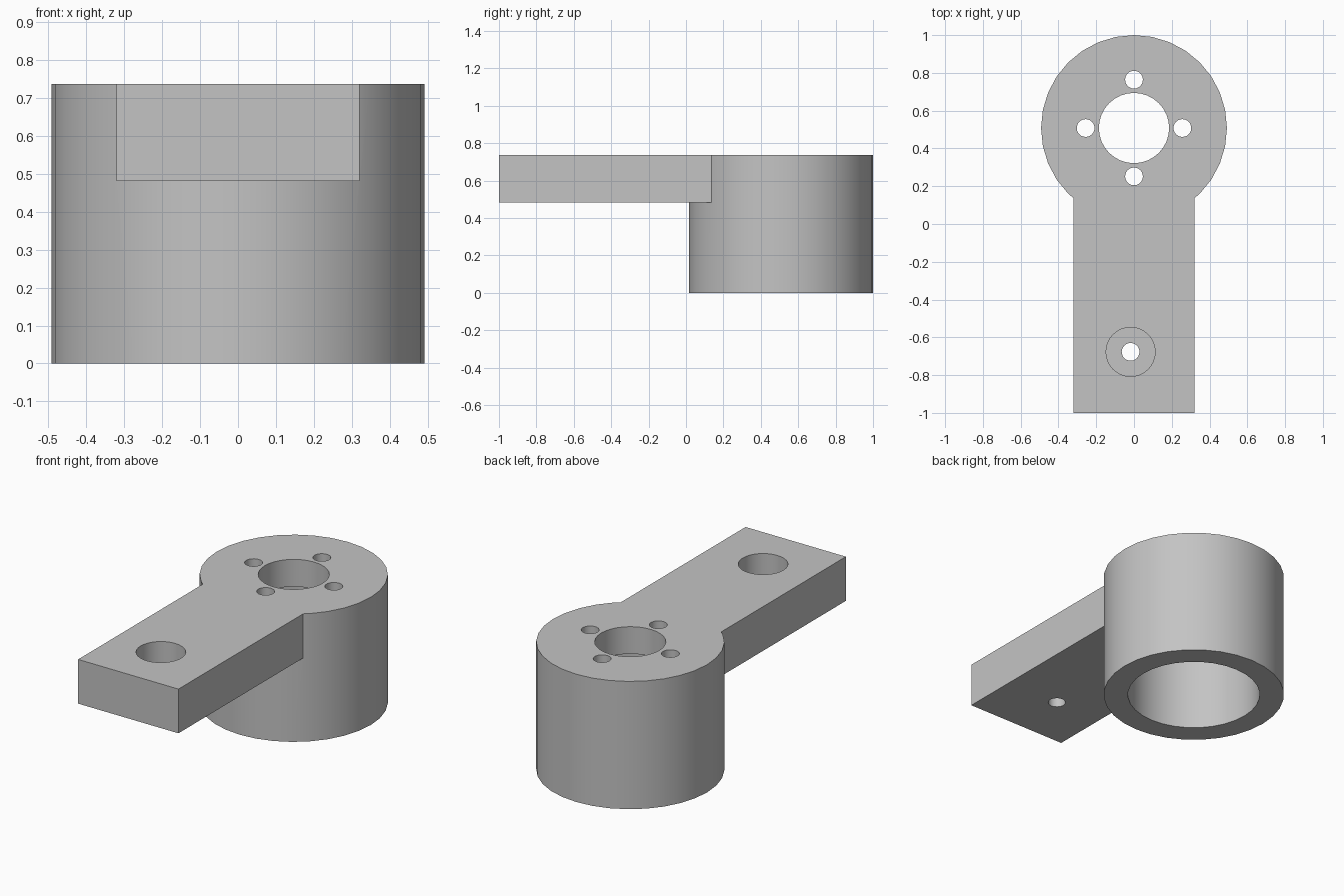
import bpy
import math

cube = bpy.data.objects.get("Cube")
if cube:
    bpy.data.objects.remove(cube, do_unlink=True)

TOP = 0.737          # common top face height
HUB_Y = 0.508        # hub axis
HUB_R = 0.492
ARM_W, ARM_Z = 0.32, 0.482
CEILING = 0.58       # top of the wide bore

grey = bpy.data.materials.new("plain_grey")
grey.use_nodes = True
grey.diffuse_color = (0.55, 0.55, 0.55, 1)
grey.node_tree.nodes["Principled BSDF"].inputs["Base Color"].default_value = (0.55, 0.55, 0.55, 1)


def cylinder(name, x, y, radius, z0, z1, sides=32):
    bpy.ops.mesh.primitive_cylinder_add(vertices=sides, radius=radius, depth=z1 - z0,
                                        location=(x, y, (z0 + z1) / 2))
    ob = bpy.context.object
    ob.name = name
    ob.data.materials.append(grey)
    return ob


def box(name, x0, x1, y0, y1, z0, z1):
    bpy.ops.mesh.primitive_cube_add(size=1, location=((x0 + x1) / 2, (y0 + y1) / 2, (z0 + z1) / 2))
    ob = bpy.context.object
    ob.name = name
    ob.scale = (x1 - x0, y1 - y0, z1 - z0)
    bpy.ops.object.transform_apply(location=False, rotation=False, scale=True)
    ob.data.materials.append(grey)
    return ob


def combine(target, tool, operation):
    tool.hide_render = True
    mod = target.modifiers.new(tool.name, 'BOOLEAN')
    mod.operation = operation
    mod.solver = 'EXACT'
    mod.object = tool
    bpy.context.view_layer.objects.active = target
    bpy.ops.object.modifier_apply(modifier=mod.name)
    bpy.data.objects.remove(tool, do_unlink=True)


# Round hub with the flat arm joined flush to its top
bracket = cylinder("hub_and_arm", 0, HUB_Y, HUB_R, 0, TOP)
combine(bracket, box("arm", -ARM_W, ARM_W, -1, 0.3, ARM_Z, TOP), 'UNION')

# Wide bore from below and narrower opening through the top
combine(bracket, cylinder("bore", 0, HUB_Y, 0.36, -0.1, CEILING), 'DIFFERENCE')
combine(bracket, cylinder("top_opening", 0, HUB_Y, 0.186, 0.4, 1), 'DIFFERENCE')

# Four screw holes around the opening
for i in range(4):
    a = i * math.pi / 2
    hole = cylinder("screw_hole", 0.256 * math.cos(a), HUB_Y + 0.256 * math.sin(a),
                    0.047, 0.4, 1, 24)
    combine(bracket, hole, 'DIFFERENCE')

# Counterbored bolt hole near the arm end
combine(bracket, cylinder("counterbore", -0.018, -0.677, 0.13, 0.575, 1), 'DIFFERENCE')
combine(bracket, cylinder("bolt_hole", -0.018, -0.677, 0.047, 0.3, 1, 24), 'DIFFERENCE')

bpy.ops.object.select_all(action='DESELECT')
bracket.select_set(True)
bpy.context.view_layer.objects.active = bracket
bpy.ops.object.shade_smooth_by_angle(angle=math.radians(30))
